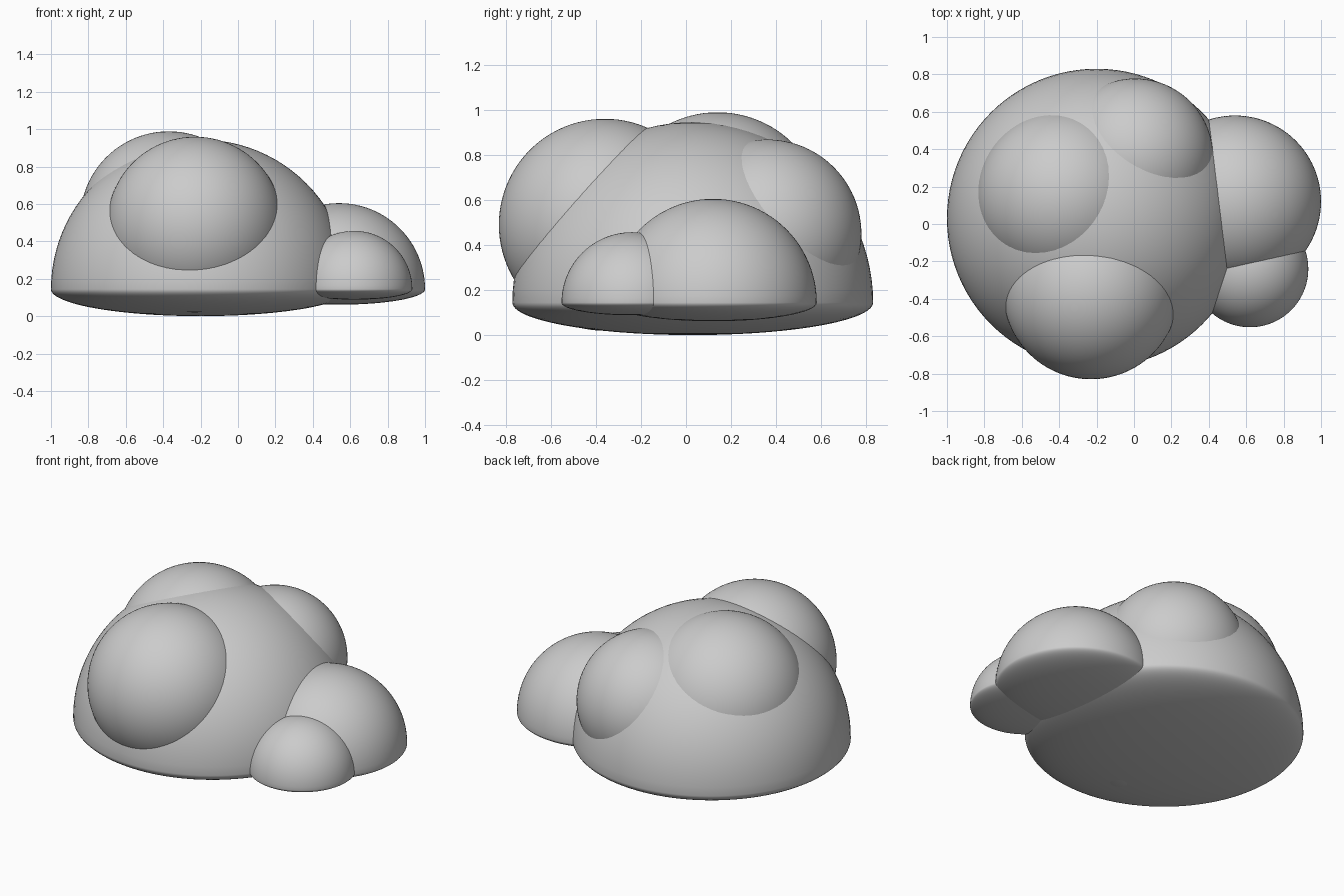
import bpy

if "Cube" in bpy.data.objects:
    bpy.data.objects.remove(bpy.data.objects["Cube"])

BASE_Z = 0.145   # height of the widest ring of the flat-bottomed puffs
SQUASH = 0.18    # how flat their undersides are


def puff(name, centre, radius, flat_bottom=False):
    bpy.ops.mesh.primitive_uv_sphere_add(
        segments=96, ring_count=48, radius=radius, location=centre)
    obj = bpy.context.object
    obj.name = name
    if flat_bottom:
        for v in obj.data.vertices:
            if v.co.z < 0:
                v.co.z *= SQUASH
    bpy.ops.object.shade_smooth()
    return obj


# Flat-bottomed puffs: main dome and two on the right
puff("main_dome", (-0.2, 0.03, BASE_Z), 0.8, True)
puff("side_puff", (0.54, 0.12, BASE_Z), 0.46, True)
puff("small_side_puff", (0.62, -0.24, BASE_Z), 0.312, True)

# Round puffs bulging out of the dome
puff("front_puff", (-0.23, -0.36, 0.49), 0.47)
puff("top_puff", (-0.37, 0.14, 0.515), 0.474)
puff("back_puff", (0.005, 0.36, 0.45), 0.418)
